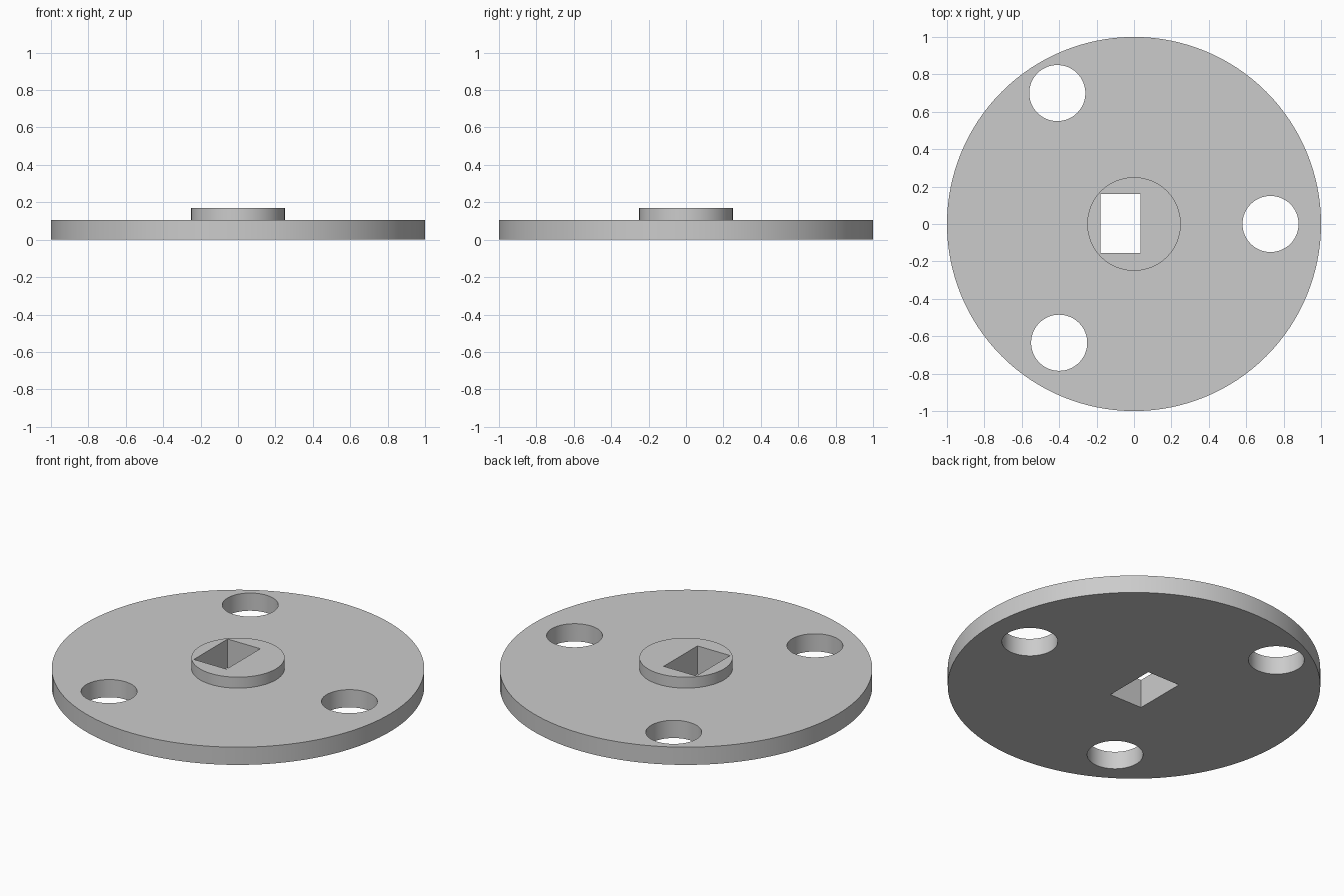
import bpy
import math

if "Cube" in bpy.data.objects:
    bpy.data.objects.remove(bpy.data.objects["Cube"], do_unlink=True)

grey = bpy.data.materials.new("plain grey")
grey.use_nodes = True
grey.diffuse_color = (0.6, 0.6, 0.6, 1)
grey.node_tree.nodes["Principled BSDF"].inputs["Base Color"].default_value = (0.6, 0.6, 0.6, 1)

DISC_TOP, HUB_TOP = 0.105, 0.17


def finish(name):
    obj = bpy.context.object
    obj.name = name
    obj.data.materials.append(grey)
    return obj


def cylinder(name, radius, bottom, top, x=0, y=0, sides=96):
    bpy.ops.mesh.primitive_cylinder_add(vertices=sides, radius=radius, depth=top - bottom,
                                        location=(x, y, (bottom + top) / 2))
    return finish(name)


def combine(body, tool, operation):
    """Apply a boolean to the body and discard the tool."""
    tool.hide_render = True
    mod = body.modifiers.new(operation.lower(), 'BOOLEAN')
    mod.operation, mod.solver, mod.object = operation, 'EXACT', tool
    bpy.context.view_layer.objects.active = body
    bpy.ops.object.modifier_apply(modifier=mod.name)
    bpy.data.objects.remove(tool, do_unlink=True)


# Flat disc with a raised hub
disc = cylinder("flange_disc", 1, 0, DISC_TOP, sides=128)
combine(disc, cylinder("hub", 0.25, DISC_TOP / 2, HUB_TOP), 'UNION')

# Three round through holes
for x, y in ((0.73, 0), (-0.41, 0.70), (-0.40, -0.635)):
    combine(disc, cylinder("hole_cutter", 0.15, -0.1, 0.3, x, y, 64), 'DIFFERENCE')

# Off-centre rectangular slot through the hub
bpy.ops.mesh.primitive_cube_add(size=1, location=(-0.073, 0.002, 0.1))
slot = finish("slot_cutter")
slot.scale = (0.214, 0.316, 0.5)
bpy.context.view_layer.update()
combine(disc, slot, 'DIFFERENCE')

# Smooth walls, crisp rims
bpy.ops.object.select_all(action='DESELECT')
disc.select_set(True)
bpy.context.view_layer.objects.active = disc
bpy.ops.object.shade_smooth_by_angle(angle=math.radians(30))
